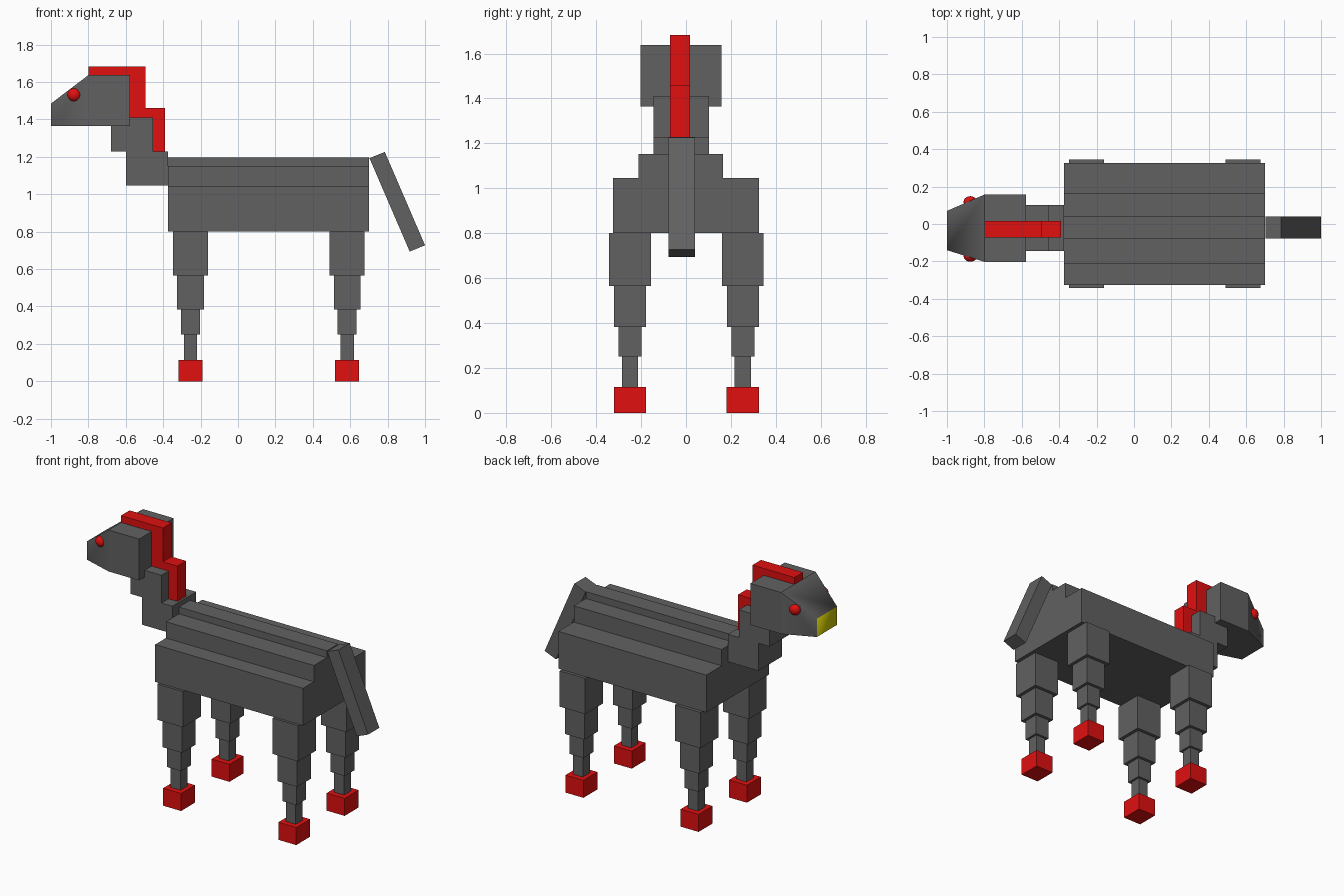
import bpy, math

if "Cube" in bpy.data.objects:
    bpy.data.objects.remove(bpy.data.objects["Cube"])


def material(name, rgb):
    m = bpy.data.materials.new(name)
    m.diffuse_color = (*rgb, 1)
    m.use_nodes = True
    m.node_tree.nodes["Principled BSDF"].inputs["Base Color"].default_value = m.diffuse_color
    return m


GREY = material("dark_grey", (0.12, 0.12, 0.12))
RED = material("red", (0.75, 0.005, 0.005))
YELLOW = material("yellow", (0.65, 0.6, 0.0))


def mesh_object(name, verts, faces, mat):
    me = bpy.data.meshes.new(name)
    me.from_pydata(verts, [], faces)
    me.materials.append(mat)
    ob = bpy.data.objects.new(name, me)
    bpy.context.collection.objects.link(ob)
    return ob


def extrude(name, profile, y0, y1, mat=GREY):
    """Extrude a counter-clockwise (x, z) profile along y."""
    n = len(profile)
    verts = [(x, y, z) for y in (y0, y1) for x, z in profile]
    faces = [list(range(n)), list(range(2 * n - 1, n - 1, -1))]
    faces += [[i, i + n, (i + 1) % n + n, (i + 1) % n] for i in range(n)]
    return mesh_object(name, verts, faces, mat)


def box(name, x0, x1, y0, y1, z0, z1, mat=GREY):
    return extrude(name, [(x0, z0), (x1, z0), (x1, z1), (x0, z1)], y0, y1, mat)


# Stepped body
box("body", -0.375, 0.70, -0.325, 0.325, 0.80, 1.045)
box("upper_back", -0.375, 0.70, -0.212, 0.165, 1.045, 1.152)
box("spine_ridge", -0.375, 0.70, -0.077, 0.04, 1.152, 1.197)

# Tapering legs: half width, bottom, top of each tier
tiers = [("thigh", 0.093, 0.565, 0.80), ("shin", 0.071, 0.383, 0.565),
         ("ankle", 0.051, 0.25, 0.383), ("pastern", 0.036, 0.115, 0.25),
         ("hoof", 0.065, 0.0, 0.115)]
for end, cx in (("front", -0.254), ("rear", 0.583)):
    for side, cy in (("right", -0.249), ("left", 0.253)):
        for part, r, z0, z1 in tiers:
            hy = 0.072 if part == "hoof" else r
            box(f"{end}_{side}_{part}", cx - r, cx + r, cy - hy, cy + hy, z0, z1,
                RED if part == "hoof" else GREY)

# Neck
box("lower_neck", -0.598, -0.375, -0.145, 0.102, 1.048, 1.228)
box("upper_neck", -0.678, -0.455, -0.145, 0.102, 1.228, 1.41)

# Head and tapered snout with a coloured mouth face
box("head", -0.80, -0.577, -0.202, 0.157, 1.365, 1.637)
snout = mesh_object("snout", [
    (-1, -0.14, 1.365), (-1, 0.07, 1.365), (-1, 0.07, 1.485), (-1, -0.14, 1.485),
    (-0.8, -0.202, 1.365), (-0.8, 0.157, 1.365),
    (-0.8, 0.157, 1.637), (-0.8, -0.202, 1.637)],
    [(0, 3, 2, 1), (4, 5, 6, 7), (0, 1, 5, 4), (3, 7, 6, 2), (0, 4, 7, 3), (1, 2, 6, 5)],
    GREY)
snout.data.materials.append(YELLOW)
snout.data.polygons[0].material_index = 1
bpy.context.view_layer.objects.active = snout
snout.select_set(True)
bpy.ops.object.shade_smooth_by_angle(angle=math.radians(75))

# Eyes
for side, y in (("right", -0.171), ("left", 0.118)):
    bpy.ops.mesh.primitive_uv_sphere_add(segments=32, ring_count=16, radius=0.036,
                                         location=(-0.875, y, 1.532))
    eye = bpy.context.object
    eye.name = f"{side}_eye"
    eye.scale.y = 0.85
    eye.data.materials.append(RED)
    bpy.ops.object.shade_smooth()

# Stepped mane
extrude("mane", [(-0.80, 1.637), (-0.577, 1.637), (-0.577, 1.41), (-0.455, 1.41),
                 (-0.455, 1.228), (-0.39, 1.228), (-0.39, 1.46), (-0.495, 1.46),
                 (-0.495, 1.682), (-0.80, 1.682)], -0.072, 0.017, RED)

# Slanted tail
extrude("tail", [(0.703, 1.193), (0.918, 0.694), (1.0, 0.727), (0.785, 1.226)],
        -0.078, 0.039)
